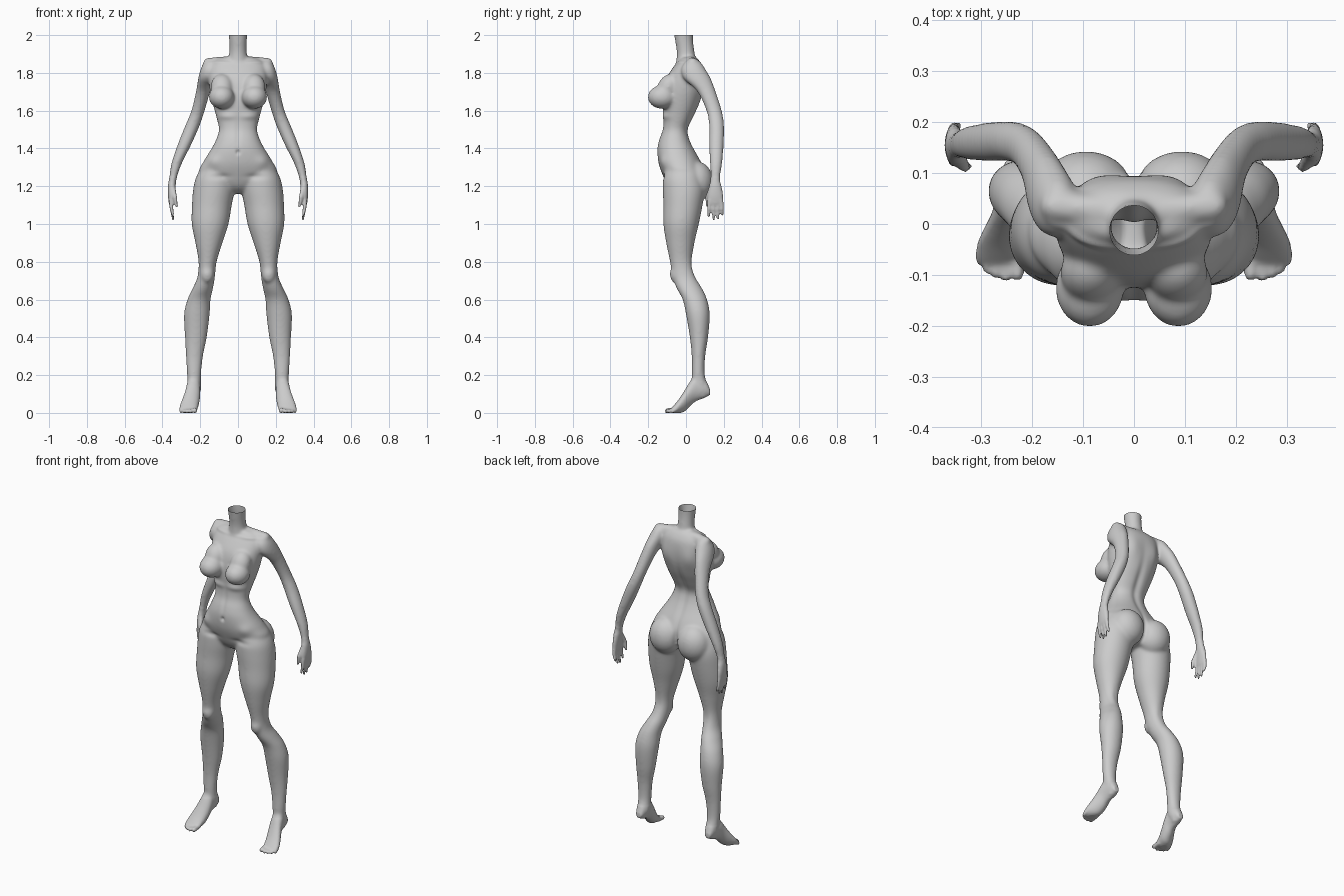
import bpy, bmesh, math
from mathutils import Vector, Matrix

bm = bmesh.new()
SEG, SUB = 32, 5


def spline(p0, p1, p2, p3, t):
    return tuple(0.5 * (2 * b + (c - a) * t + (2 * a - 5 * b + 4 * c - d) * t * t
                        + (3 * b - a - 3 * c + d) * t ** 3)
                 for a, b, c, d in zip(p0, p1, p2, p3))


def loft(rows, axis='z', power=2.0):
    """Closed tube; each row = position, x min, x max, other min, other max."""
    n = len(rows)
    fine = []
    for i in range(n - 1):
        q = [rows[max(0, min(n - 1, i + k))] for k in (-1, 0, 1, 2)]
        fine += [spline(*q, t / SUB) for t in range(SUB)]
    fine.append(rows[-1])
    rings = []
    for p, x0, x1, o0, o1 in fine:
        ring = []
        for k in range(SEG):
            a = 2 * math.pi * k / SEG
            c, s = math.cos(a), math.sin(a)
            x = (x0 + x1) / 2 + (x1 - x0) / 2 * math.copysign(abs(c) ** (2 / power), c)
            o = (o0 + o1) / 2 + (o1 - o0) / 2 * math.copysign(abs(s) ** (2 / power), s)
            ring.append(bm.verts.new((x, o, p) if axis == 'z' else (x, p, o)))
        rings.append(ring)
    for r, q in zip(rings, rings[1:]):
        for k in range(SEG):
            j = (k + 1) % SEG
            bm.faces.new((r[k], r[j], q[j], q[k]))
    bm.faces.new(rings[0])
    bm.faces.new(rings[-1])


def ball(c, r, tilt=0.0):
    m = Matrix.Translation(c) @ Matrix.Rotation(tilt, 4, 'X') @ Matrix.Diagonal((*r, 1))
    bmesh.ops.create_icosphere(bm, subdivisions=3, radius=1, matrix=m)


def limb(a, b, r0, r1, n=9):
    """Row of overlapping balls from a to b, for digits and muscles."""
    a, b = Vector(a), Vector(b)
    for i in range(n):
        r = r0 + (r1 - r0) * i / (n - 1)
        bmesh.ops.create_icosphere(bm, subdivisions=2, radius=r,
                                   matrix=Matrix.Translation(a.lerp(b, i / (n - 1))))


# torso and neck
loft([(z, -w, w, f, b) for z, w, f, b in (
    (1.16, .05, -.05, .05), (1.20, .12, -.095, .09), (1.27, .205, -.128, .10),
    (1.33, .183, -.147, .08), (1.40, .14, -.152, .042), (1.45, .115, -.142, .02),
    (1.50, .101, -.124, .012), (1.56, .113, -.12, .038), (1.63, .132, -.125, .07),
    (1.70, .148, -.122, .09), (1.77, .155, -.105, .095), (1.83, .15, -.068, .088),
    (1.865, .125, -.04, .07), (1.882, .08, -.03, .055))], power=2.2)
loft([(z, -w, w, f, b) for z, w, f, b in (
    (1.80, .06, -.06, .06), (1.88, .05, -.05, .05), (1.92, .046, -.05, .044),
    (1.97, .047, -.058, .038), (2.04, .053, -.068, .037))])
# shoulder slope, chest, buttock
limb((.04, .025, 1.862), (.155, .035, 1.85), .03, .032)
ball((.087, -.126, 1.672), (.068, .077, .063))
ball((.085, -.095, 1.725), (.06, .055, .075), -.5)
ball((.094, .055, 1.225), (.098, .089, .108))
# leg
loft([(1.29, .03, .20, -.11, .08), (1.24, .02, .225, -.122, .09),
      (1.18, .018, .238, -.123, .10), (1.10, .033, .244, -.12, .088),
      (1.0, .05, .245, -.12, .068), (.9, .082, .226, -.105, .045),
      (.8, .113, .209, -.085, .032), (.72, .122, .215, -.072, .05),
      (.66, .132, .24, -.05, .085), (.6, .145, .268, -.018, .112),
      (.52, .15, .286, 0, .126), (.4, .165, .281, .02, .117),
      (.3, .185, .276, .03, .102), (.2, .195, .27, .03, .10),
      (.13, .195, .265, .035, .12), (.085, .21, .255, .06, .11)])
ball((.163, -.052, .735), (.036, .034, .05))
# foot and toes
loft([(.127, .215, .25, .095, .125), (.10, .202, .262, .08, .18), (.05, .2, .272, .06, .2),
      (.02, .2, .28, .032, .165), (-.01, .205, .295, .006, .115),
      (-.04, .212, .308, -.002, .07), (-.068, .217, .31, -.002, .036),
      (-.078, .225, .302, .002, .025)], axis='y')
for x, tip, r in ((.229, -.098, .014), (.252, -.103, .011), (.271, -.098, .0105),
                  (.288, -.088, .010), (.303, -.072, .009)):
    limb((x, -.055, .017), (x, tip, r - .002), r, r)
# arm and palm
loft([(1.872, .135, .16, .02, .06), (1.855, .115, .18, -.005, .08),
      (1.82, .11, .198, -.025, .103), (1.77, .125, .211, -.012, .132),
      (1.7, .147, .223, .06, .158), (1.6, .176, .247, .108, .19),
      (1.52, .203, .28, .122, .202), (1.42, .247, .32, .122, .2),
      (1.32, .297, .353, .126, .192), (1.24, .325, .365, .13, .18),
      (1.2, .33, .371, .122, .188), (1.15, .336, .371, .114, .197),
      (1.11, .34, .366, .114, .197), (1.1, .343, .362, .12, .19)])
# fingers and thumb
for y, tip, ty in ((.124, 1.04, .12), (.146, 1.024, .146), (.167, 1.028, .17),
                   (.187, 1.05, .193)):
    limb((.355, y, 1.125), (.352, (y + ty) / 2, 1.08), .0115, .0105)
    limb((.352, (y + ty) / 2, 1.08), (.343, ty, tip), .0105, .007)
limb((.345, .135, 1.19), (.333, .113, 1.14), .015, .012)
limb((.333, .113, 1.14), (.325, .113, 1.095), .012, .008)

# mirror to the other side
bmesh.ops.recalc_face_normals(bm, faces=bm.faces)
dup = bmesh.ops.duplicate(bm, geom=bm.verts[:] + bm.edges[:] + bm.faces[:])['geom']
bmesh.ops.scale(bm, vec=(-1, 1, 1), verts=[g for g in dup if isinstance(g, bmesh.types.BMVert)])
bmesh.ops.reverse_faces(bm, faces=[g for g in dup if isinstance(g, bmesh.types.BMFace)])

# fuse all volumes into one skin
mesh = bpy.data.meshes.new("body")
bm.to_mesh(mesh)
body = bpy.data.objects.new("body", mesh)
bpy.context.collection.objects.link(body)
mod = body.modifiers.new("fuse", 'REMESH')
mod.mode, mod.voxel_size = 'VOXEL', .006
skin = bpy.data.meshes.new_from_object(body.evaluated_get(bpy.context.evaluated_depsgraph_get()))
body.modifiers.clear()
bm.clear()
bm.from_mesh(skin)

# blend the joins, more on the large forms than on digits
big = [v for v in bm.verts if v.co.z > .16 and not (abs(v.co.x) > .31 and v.co.z < 1.25)]
for verts, count in ((bm.verts[:], 2), (big, 12)):
    for _ in range(count):
        bmesh.ops.smooth_vert(bm, verts=verts, factor=.5, use_axis_x=True,
                              use_axis_y=True, use_axis_z=True)
bm.normal_update()

# surface relief: centre, radii, push along the normal
relief = [
    ((0, -.15, 1.38), (.010, .05, .012), -.010),    # navel
    ((0, -.13, 1.47), (.014, .05, .09), -.004),     # belly line
    ((0, .05, 1.52), (.022, .08, .17), -.010),      # spine
    ((.075, .09, 1.74), (.04, .05, .06), .008),     # shoulder blade
    ((.10, -.04, 1.855), (.06, .05, .008), .005),   # collarbone
    ((.06, -.12, 1.57), (.05, .05, .018), .007),    # rib edge
    ((.13, -.12, 1.33), (.035, .05, .03), .007),    # hip bone
    ((.095, -.13, 1.25), (.05, .05, .015), -.006),  # groin crease
    ((0, .12, 1.22), (.012, .08, .10), -.012),      # cleft
    ((.16, .04, .77), (.02, .03, .05), -.004),      # knee hollow
]
for v in bm.verts:
    p = Vector((abs(v.co.x), v.co.y, v.co.z))
    push = 0
    for c, r, amount in relief:
        d = sum(((p[i] - c[i]) / r[i]) ** 2 for i in range(3))
        if d < 6:
            push += amount * math.exp(-d)
    v.co += v.normal * push

# open the neck at the top
bmesh.ops.bisect_plane(bm, geom=bm.verts[:] + bm.edges[:] + bm.faces[:], dist=1e-5,
                       plane_co=(0, 0, 2), plane_no=(0, 0, 1), clear_outer=True)
for v in bm.verts:
    v.co.z = max(v.co.z, 0)
for f in bm.faces:
    f.smooth = True
bm.to_mesh(mesh)
bm.free()
bpy.data.meshes.remove(skin)
